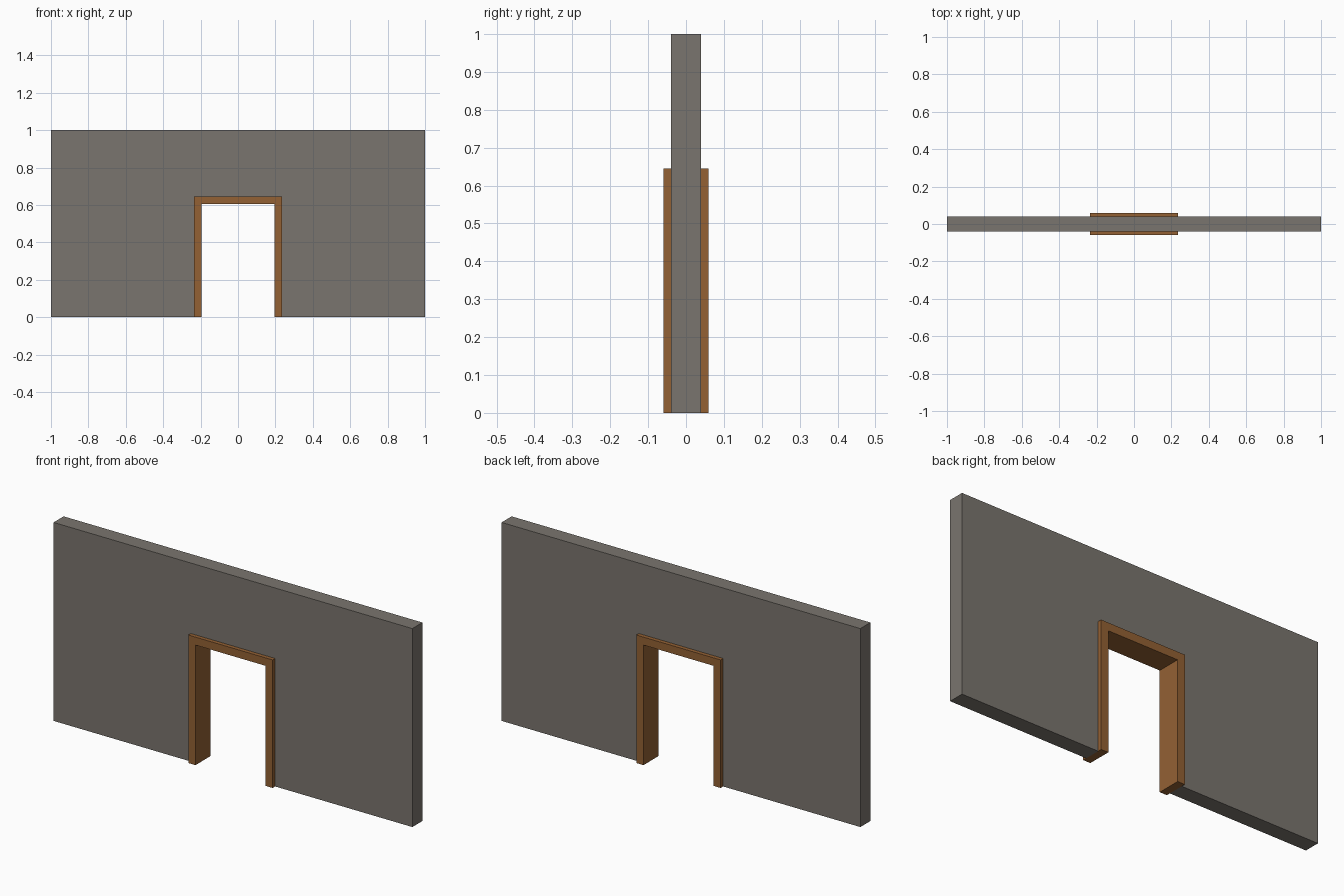
import bpy, bmesh

if "Cube" in bpy.data.objects:
    bpy.data.objects.remove(bpy.data.objects["Cube"])

# Main dimensions
OUT_X, OUT_Z = 0.235, 0.645   # outside of door frame, also the wall opening
IN_X, IN_Z = 0.195, 0.605     # clear doorway


def material(name, color):
    m = bpy.data.materials.new(name)
    m.diffuse_color = (*color, 1)
    m.use_nodes = True
    m.node_tree.nodes["Principled BSDF"].inputs["Base Color"].default_value = m.diffuse_color
    return m


def arch(name, x, z, ix, iz, half_depth, mat):
    """Upside-down U profile in XZ, extruded symmetrically along Y."""
    profile = [(-x, 0), (-ix, 0), (-ix, iz), (ix, iz), (ix, 0), (x, 0), (x, z), (-x, z)]
    bm = bmesh.new()
    face = bm.faces.new([bm.verts.new((px, -half_depth, pz)) for px, pz in profile])
    ext = bmesh.ops.extrude_face_region(bm, geom=[face])
    verts = [v for v in ext["geom"] if isinstance(v, bmesh.types.BMVert)]
    bmesh.ops.translate(bm, verts=verts, vec=(0, 2 * half_depth, 0))
    bmesh.ops.recalc_face_normals(bm, faces=bm.faces)
    mesh = bpy.data.meshes.new(name)
    bm.to_mesh(mesh)
    bm.free()
    mesh.materials.append(mat)
    obj = bpy.data.objects.new(name, mesh)
    bpy.context.collection.objects.link(obj)
    return obj


stone = material("grey stone", (0.195, 0.178, 0.156))
wood = material("brown wood", (0.292, 0.119, 0.034))

# Wall with a doorway opening
arch("wall", 1.0, 1.0, OUT_X, OUT_Z, 0.04, stone)
# Door frame lining the opening, proud of the wall on both sides
arch("door_frame", OUT_X, OUT_Z, IN_X, IN_Z, 0.06, wood)
